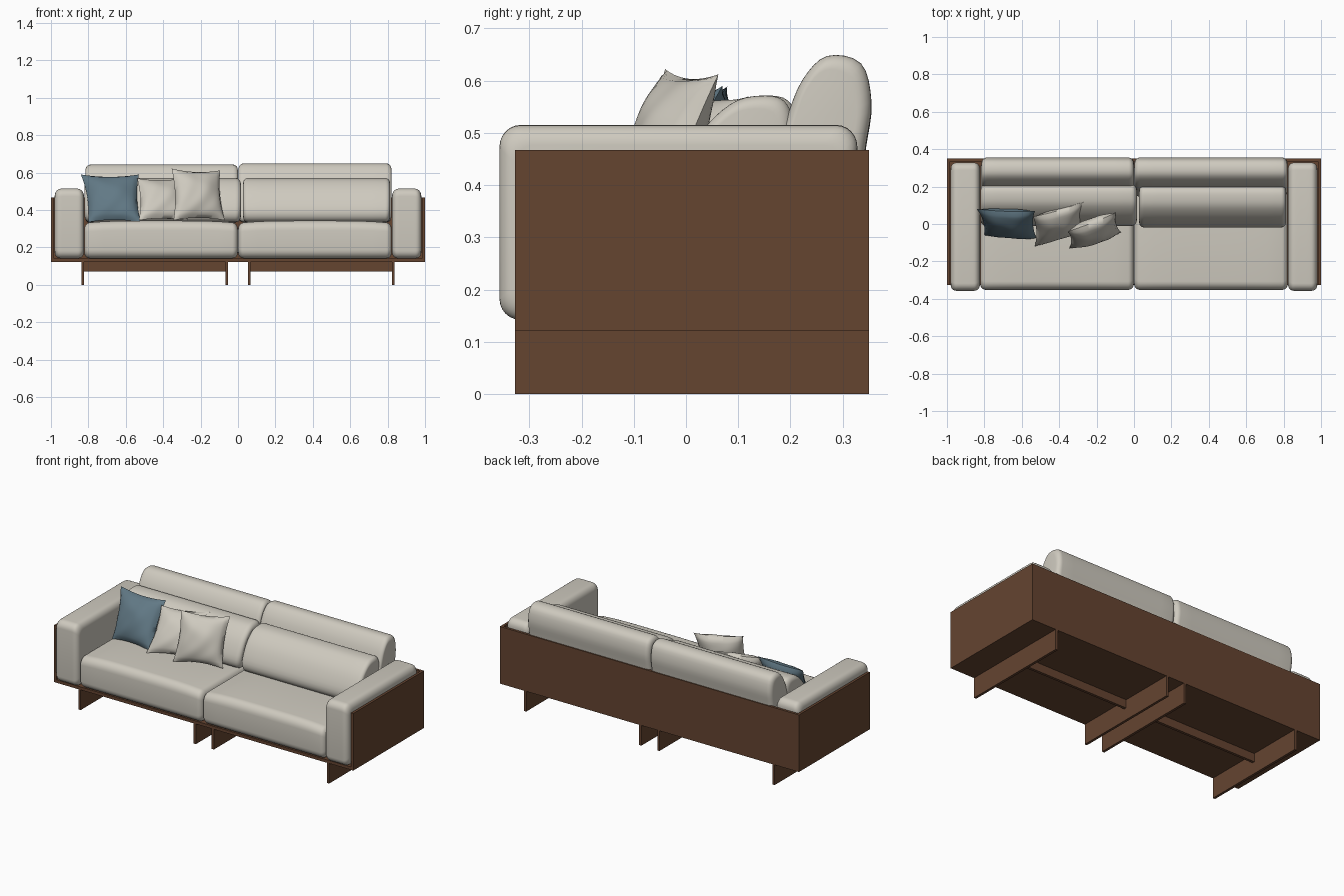
import bpy, bmesh, math
from mathutils import Vector

if "Cube" in bpy.data.objects:
    bpy.data.objects.remove(bpy.data.objects["Cube"])


def material(name, rgb):
    m = bpy.data.materials.new(name)
    m.diffuse_color = (*rgb, 1)
    m.use_nodes = True
    m.node_tree.nodes["Principled BSDF"].inputs["Base Color"].default_value = m.diffuse_color
    return m


WOOD = material("brown wood", (0.13, 0.058, 0.03))
FABRIC = material("beige fabric", (0.62, 0.59, 0.52))
BLUE = material("slate blue fabric", (0.12, 0.19, 0.235))


def finish(name, bm, mat, angle=None):
    bmesh.ops.recalc_face_normals(bm, faces=bm.faces)
    me = bpy.data.meshes.new(name)
    bm.to_mesh(me)
    bm.free()
    me.materials.append(mat)
    if angle:
        me.shade_smooth()
        me.set_sharp_from_angle(angle=math.radians(angle))
    ob = bpy.data.objects.new(name, me)
    bpy.context.collection.objects.link(ob)
    return ob


def box(name, x0, x1, y0, y1, z0, z1, mat=WOOD):
    bm = bmesh.new()
    bmesh.ops.create_cube(bm, size=1)
    for v in bm.verts:
        v.co = (x0 + (v.co.x + .5) * (x1 - x0),
                y0 + (v.co.y + .5) * (y1 - y0),
                z0 + (v.co.z + .5) * (z1 - z0))
    return finish(name, bm, mat)


def rounded_rect(y0, y1, z0, z1, r, n=6):
    pts = []
    for cy, cz, a0 in ((y1 - r, z1 - r, 0), (y0 + r, z1 - r, 90),
                       (y0 + r, z0 + r, 180), (y1 - r, z0 + r, 270)):
        for i in range(n + 1):
            a = math.radians(a0 + 90 * i / n)
            pts.append((cy + r * math.cos(a), cz + r * math.sin(a)))
    return pts


def smooth_loop(pts, steps=4):
    """Closed Catmull-Rom curve through the points."""
    out, n = [], len(pts)
    for i in range(n):
        p0, p1, p2, p3 = (Vector(pts[(i + k) % n]) for k in (-1, 0, 1, 2))
        for s in range(steps):
            t = s / steps
            out.append(tuple(0.5 * (2 * p1 + (p2 - p0) * t
                                    + (2 * p0 - 5 * p1 + 4 * p2 - p3) * t ** 2
                                    + (3 * p1 - p0 - 3 * p2 + p3) * t ** 3)))
    return out


def cushion(name, profile, x0, x1, r, puff=0.0, mat=FABRIC):
    """Sweep a (y, z) profile along x, rounding both ends and puffing the top."""
    ys, zs = [p[0] for p in profile], [p[1] for p in profile]
    cy, hy = (max(ys) + min(ys)) / 2, (max(ys) - min(ys)) / 2
    cz, hz = (max(zs) + min(zs)) / 2, (max(zs) - min(zs)) / 2
    arc = [(r * (1 - math.cos(a)), r * (1 - math.sin(a)))
           for a in (math.pi / 2 * i / 6 for i in range(7))]
    sections = [(x0 + d, k) for d, k in arc]
    sections += [(x0 + r + (x1 - x0 - 2 * r) * i / 10, 0) for i in range(1, 10)]
    sections += [(x1 - d, k) for d, k in reversed(arc)]
    bm = bmesh.new()
    rings = []
    for x, inset in sections:
        u = (2 * x - x0 - x1) / (x1 - x0)
        ring = []
        for y, z in profile:
            w = (z - cz) / hz
            nz = cz + (z - cz) * (1 - inset / hz) + puff * (1 - u ** 4) * max(0, w)
            ring.append(bm.verts.new((x, cy + (y - cy) * (1 - inset / hy), nz)))
        rings.append(ring)
    n = len(profile)
    for a, b in zip(rings, rings[1:]):
        for i in range(n):
            bm.faces.new((a[i], a[(i + 1) % n], b[(i + 1) % n], b[i]))
    bm.faces.new(rings[0])
    bm.faces.new(rings[-1])
    return finish(name, bm, mat, 50)


def pillow(name, tl, tr, bl, br, thick, mat, n=20):
    """Throw pillow spanned between four pointed corners."""
    tl, tr, bl, br = map(Vector, (tl, tr, bl, br))
    normal = (tr - bl).cross(tl - br).normalized()
    bm = bmesh.new()
    for side in (1, -1):
        grid = []
        for j in range(n + 1):
            row = []
            for i in range(n + 1):
                u, v = 2 * i / n - 1, 2 * j / n - 1
                pu = u * (1 - 0.1 * (1 - v * v))
                pv = v * (1 - 0.1 * (1 - u * u))
                s, t = (pu + 1) / 2, (pv + 1) / 2
                p = bl.lerp(br, s).lerp(tl.lerp(tr, s), t)
                h = thick * max(0, (1 - u * u) * (1 - v * v)) ** 0.55
                h *= 1 + 0.07 * math.sin(5 * u + 3 * v * v) * math.cos(4 * v - 2 * u)
                row.append(bm.verts.new(p + normal * side * h))
            grid.append(row)
        for j in range(n):
            for i in range(n):
                bm.faces.new((grid[j][i], grid[j][i + 1],
                              grid[j + 1][i + 1], grid[j + 1][i]))
    bmesh.ops.remove_doubles(bm, verts=bm.verts, dist=1e-5)
    return finish(name, bm, mat, 60)


# Wooden tray: base, sides and a back in two halves
Y0, Y1 = -0.327, 0.35
box("base_panel", -0.985, 0.985, Y0, Y1 - 0.015, 0.122, 0.14)
for side, s in (("left", -1), ("right", 1)):
    xs = lambda a, b: sorted((s * a, s * b))
    box(f"{side}_side_panel", *xs(0.985, 1.0), Y0, Y1, 0.122, 0.467)
    box(f"{side}_back_panel", *xs(0, 0.985), Y1 - 0.015, Y1, 0.122, 0.467)
    # Plank legs and the stretcher between them
    box(f"{side}_outer_leg", *xs(0.823, 0.838), Y0, Y1, 0, 0.122)
    box(f"{side}_inner_leg", *xs(0.053, 0.068), Y0, Y1, 0, 0.122)
    box(f"{side}_stretcher", *xs(0.068, 0.823), 0.0, 0.016, 0.072, 0.122)
    # Padded arm and seat
    cushion(f"{side}_arm", rounded_rect(-0.357, 0.328, 0.142, 0.507, 0.04),
            *xs(0.824, 0.98), 0.03, 0.008)
    cushion(f"{side}_seat", rounded_rect(-0.352, 0.33, 0.142, 0.33, 0.045),
            *xs(0.001, 0.822), 0.03, 0.013)

# Back cushions leaning over the back panel
back = smooth_loop([(0.15, 0.345), (0.24, 0.335), (0.32, 0.345), (0.334, 0.41),
                    (0.345, 0.48), (0.355, 0.56), (0.335, 0.633), (0.27, 0.647),
                    (0.222, 0.6), (0.19, 0.52), (0.165, 0.43)])
cushion("left_back_cushion", [(y, z - 0.006) for y, z in back], -0.815, -0.001, 0.028)
cushion("right_back_cushion", back, 0.003, 0.82, 0.028)

# Long lumbar cushions
lumbar = smooth_loop([(0.0, 0.345), (-0.017, 0.4), (0.025, 0.495), (0.085, 0.555),
                      (0.14, 0.571), (0.187, 0.562), (0.204, 0.515), (0.185, 0.43),
                      (0.15, 0.35), (0.07, 0.335)])
cushion("left_lumbar_cushion", [(y + 0.008, z) for y, z in lumbar], -0.82, 0.015, 0.03)
cushion("right_lumbar_cushion", lumbar, 0.028, 0.812, 0.025)

# Throw pillows
pillow("blue_pillow", (-0.84, 0.08, 0.59), (-0.53, 0.07, 0.59),
       (-0.8, -0.06, 0.335), (-0.52, -0.08, 0.335), 0.055, BLUE)
pillow("middle_pillow", (-0.54, 0.04, 0.57), (-0.27, 0.12, 0.57),
       (-0.53, -0.12, 0.345), (-0.27, -0.04, 0.345), 0.055, FABRIC)
pillow("front_pillow", (-0.355, -0.04, 0.622), (-0.095, 0.062, 0.612),
       (-0.345, -0.13, 0.345), (-0.07, -0.045, 0.345), 0.06, FABRIC)
